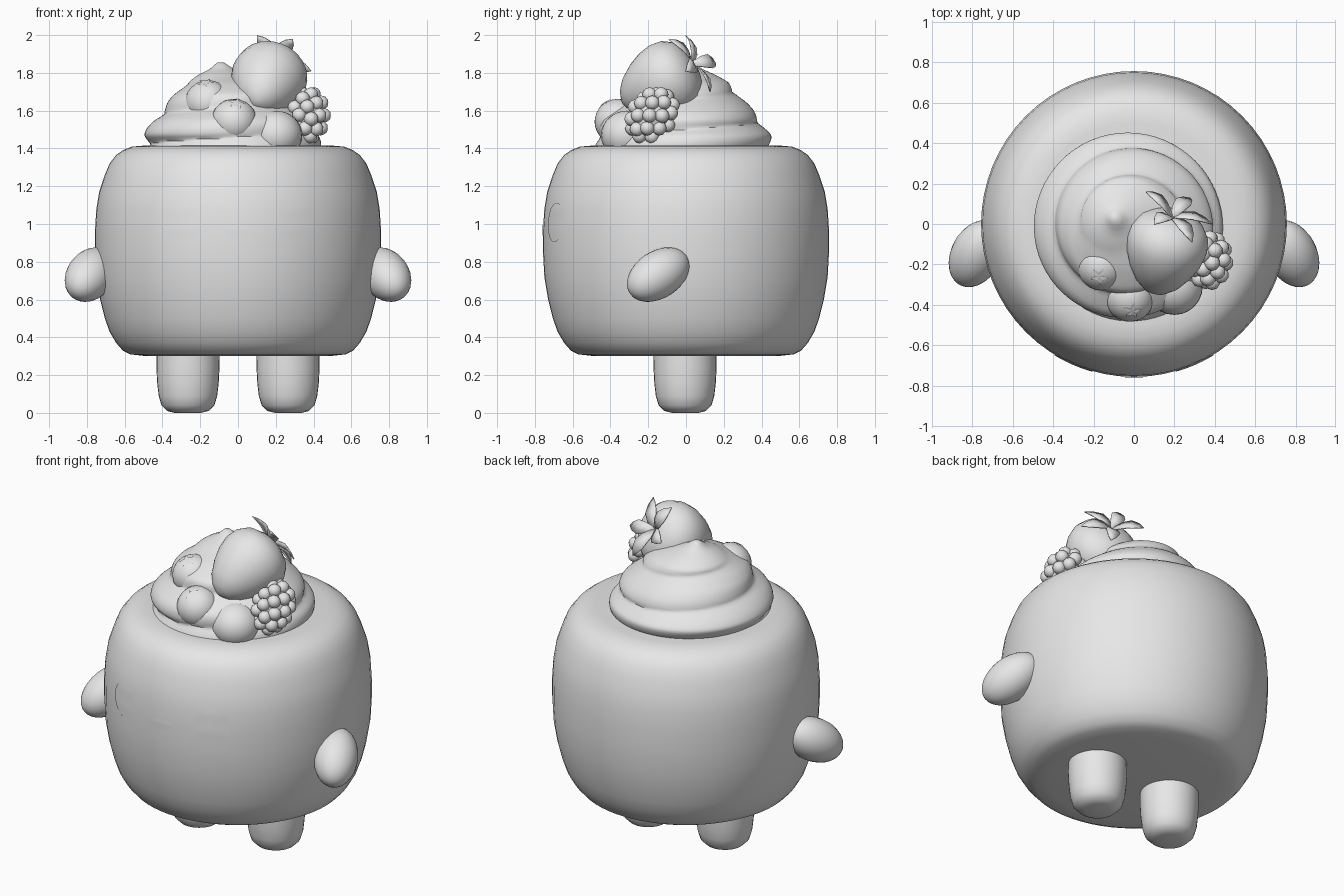
import bpy
import bmesh
import math
from mathutils import Matrix, Vector

if "Cube" in bpy.data.objects:
    bpy.data.objects.remove(bpy.data.objects["Cube"])

# One plain clay colour for everything
clay = bpy.data.materials.new("plain_grey")
clay.use_nodes = True
clay.diffuse_color = (0.8, 0.8, 0.8, 1)
clay.node_tree.nodes["Principled BSDF"].inputs["Base Color"].default_value = (0.8, 0.8, 0.8, 1)


def finish(name, bm, smooth=True):
    bmesh.ops.recalc_face_normals(bm, faces=bm.faces)
    mesh = bpy.data.meshes.new(name)
    bm.to_mesh(mesh)
    bm.free()
    mesh.materials.append(clay)
    obj = bpy.data.objects.new(name, mesh)
    bpy.context.collection.objects.link(obj)
    if smooth:
        bpy.ops.object.select_all(action="DESELECT")
        bpy.context.view_layer.objects.active = obj
        obj.select_set(True)
        bpy.ops.object.shade_smooth_by_angle(angle=math.radians(50))
    return obj


def skin(bm, rings):
    """Join closed rings of points with quads and cap both ends."""
    loops = [[bm.verts.new(p) for p in ring] for ring in rings]
    n = len(loops[0])
    for a, b in zip(loops, loops[1:]):
        for i in range(n):
            j = (i + 1) % n
            bm.faces.new((a[i], a[j], b[j], b[i]))
    bm.faces.new(loops[0])
    bm.faces.new(loops[-1])


def lathe(name, profile, segments=48, matrix=Matrix()):
    turn = [math.tau * i / segments for i in range(segments)]
    bm = bmesh.new()
    skin(bm, [[matrix @ Vector((r * math.cos(t), r * math.sin(t), z)) for t in turn]
              for r, z in profile])
    return finish(name, bm)


def aim(centre, direction):
    """Matrix that moves to a centre and turns local z along a direction."""
    turn = Vector(direction).to_track_quat("Z", "Y").to_matrix().to_4x4()
    return Matrix.Translation(centre) @ turn


def ball(name, matrix, size):
    bm = bmesh.new()
    bmesh.ops.create_uvsphere(bm, u_segments=24, v_segments=16, radius=1,
                              matrix=matrix @ Matrix.Diagonal((*size, 1)))
    return finish(name, bm)


def interpolate(table, z):
    """Radius at height z from a list of (radius, height)."""
    for (r0, z0), (r1, z1) in zip(table, table[1:]):
        if z <= z1:
            return r0 + (r1 - r0) * (z - z0) / (z1 - z0)
    return table[-1][0]


# Rounded cake body
BODY = [(0.48, 0.30), (0.57, 0.31), (0.61, 0.33), (0.645, 0.37), (0.68, 0.43),
        (0.705, 0.50), (0.73, 0.60), (0.75, 0.72), (0.757, 0.85), (0.757, 0.97),
        (0.75, 1.08), (0.735, 1.17), (0.705, 1.26), (0.68, 1.32), (0.645, 1.365),
        (0.61, 1.39), (0.56, 1.41), (0.50, 1.415)]
lathe("cake_body", BODY, 64)

# Legs and arms
LEG = [(0.07, 0.0), (0.11, 0.01), (0.14, 0.04), (0.155, 0.09), (0.163, 0.16),
       (0.167, 0.24), (0.165, 0.35)]
for side, label in ((1, "left"), (-1, "right")):
    lathe(label + "_leg", LEG, 32, Matrix.Translation((0.265 * side, -0.005, 0)))
    ball(label + "_arm", aim((0.78 * side, -0.147, 0.732), (-0.4 * side, 0.75, 0.5)),
         (0.125, 0.125, 0.19))


# Face plates wrapped onto the body
def face_plate(name, x, z, width, height, start=0.0):
    bm = bmesh.new()
    rings = []
    for k in range(1, 6):
        ring = []
        for i in range(24):
            t = math.tau * i / 24
            px = x + width * k / 5 * math.cos(t)
            pz = z + height * k / 5 * max(math.sin(t), start)
            ring.append((px, -math.sqrt((interpolate(BODY, pz) + 0.003) ** 2 - px * px), pz))
        rings.append(ring)
    loops = [[bm.verts.new(p) for p in ring] for ring in rings]
    bm.faces.new(loops[0])
    for a, b in zip(loops, loops[1:]):
        for i in range(24):
            j = (i + 1) % 24
            bm.faces.new((a[i], a[j], b[j], b[i]))
    obj = finish(name, bm)
    return obj


for side, label in ((1, "left"), (-1, "right")):
    face_plate(label + "_eye", 0.3 * side, 1.008, 0.096, 0.104, -1)
face_plate("mouth", 0, 0.965, 0.07, 0.035, -1)

# Whipped cream swirl with a spiral ridge and a leaning tip
CREAM = [(0.44, 1.38), (0.445, 1.47), (0.40, 1.55), (0.335, 1.62), (0.28, 1.69),
         (0.21, 1.75), (0.13, 1.79), (0.06, 1.82), (0.015, 1.855)]
rings = []
for k in range(41):
    z = 1.38 + 0.475 * k / 40
    lean = max(0, (z - 1.68) / 0.17)
    ring = []
    for i in range(64):
        t = math.tau * i / 64
        ridge = abs(math.sin(math.pi * (z - 1.38) / 0.16 - t / 2 + 0.8))
        r = interpolate(CREAM, z) + 0.04 * (ridge - 0.3) * (1 - 0.8 * min(lean, 1))
        ring.append((-0.03 - 0.06 * lean + r * math.cos(t), -0.02 + 0.05 * lean + r * math.sin(t), z))
    rings.append(ring)
bm = bmesh.new()
skin(bm, rings)
finish("cream_swirl", bm)
ball("cream_dollop", Matrix.Translation((0.2, -0.31, 1.47)), (0.14, 0.14, 0.13))

# Strawberry, lying with its tip forward
stem = Vector((0.2, 0.04, 1.84))
tip = Vector((0.1, -0.34, 1.64))
STRAWBERRY = [(0.03, 0.0), (0.10, 0.01), (0.16, 0.045), (0.195, 0.10), (0.203, 0.16),
              (0.19, 0.23), (0.16, 0.30), (0.115, 0.37), (0.065, 0.415), (0.015, 0.435)]
lathe("strawberry", STRAWBERRY, 32, aim(stem, tip - stem))

# Pointed strawberry leaves
heart = Vector((0.19, 0.035, 1.85))
outward = (stem - tip).normalized()
bm = bmesh.new()
for end in ((0.1, 0.0, 2.0), (0.29, -0.09, 1.98), (0.39, 0.0, 1.81),
            (0.28, 0.13, 1.7), (0.06, 0.16, 1.85)):
    along = Vector(end) - heart
    across = along.cross(outward).normalized()
    left, right = [], []
    for f, w in ((0.0, 0.012), (0.3, 0.034), (0.55, 0.042), (0.8, 0.026)):
        mid = heart + along * f + outward * 0.03 * math.sin(math.pi * f)
        left.append(bm.verts.new(mid + across * w))
        right.append(bm.verts.new(mid - across * w))
    point = bm.verts.new(end)
    for i in range(3):
        bm.faces.new((left[i], left[i + 1], right[i + 1], right[i]))
    bm.faces.new((left[3], point, right[3]))
leaves = finish("strawberry_leaves", bm)
leaves.modifiers.new("thickness", "SOLIDIFY").thickness = 0.006

# Blueberries with star crowns
for label, centre, facing in (("upper", (-0.16, -0.21, 1.645), (-0.1, -0.4, 0.85)),
                              ("lower", (-0.02, -0.365, 1.545), (0.1, -0.55, 0.8))):
    place = aim(centre, facing)
    ball(label + "_blueberry", place, (0.121, 0.121, 0.115))
    bm = bmesh.new()
    hub = bm.verts.new(place @ Vector((0, 0, 0.117)))
    star = []
    for i in range(10):
        t = math.tau * i / 10
        r = 0.022 if i % 2 else 0.048
        star.append(bm.verts.new(place @ Vector((r * math.cos(t), r * math.sin(t), 0.121 - r * 0.16))))
    for i in range(10):
        bm.faces.new((hub, star[i], star[(i + 1) % 10]))
    finish(label + "_blueberry_crown", bm, False)

# Raspberry made of small beads on an egg-shaped core
place = aim((0.37, -0.18, 1.575), (0.05, 0.6, 0.78))
ball("raspberry_core", place, (0.09, 0.1, 0.13))
bm = bmesh.new()
count = 34
for i in range(count):
    h = 1 - 2 * (i + 0.5) / count
    ring = math.sqrt(1 - h * h)
    t = i * math.pi * (3 - math.sqrt(5))
    spot = place @ Vector((0.085 * ring * math.cos(t), 0.1 * ring * math.sin(t), 0.13 * h))
    bmesh.ops.create_icosphere(bm, subdivisions=2, radius=0.039, matrix=Matrix.Translation(spot))
finish("raspberry_beads", bm)
